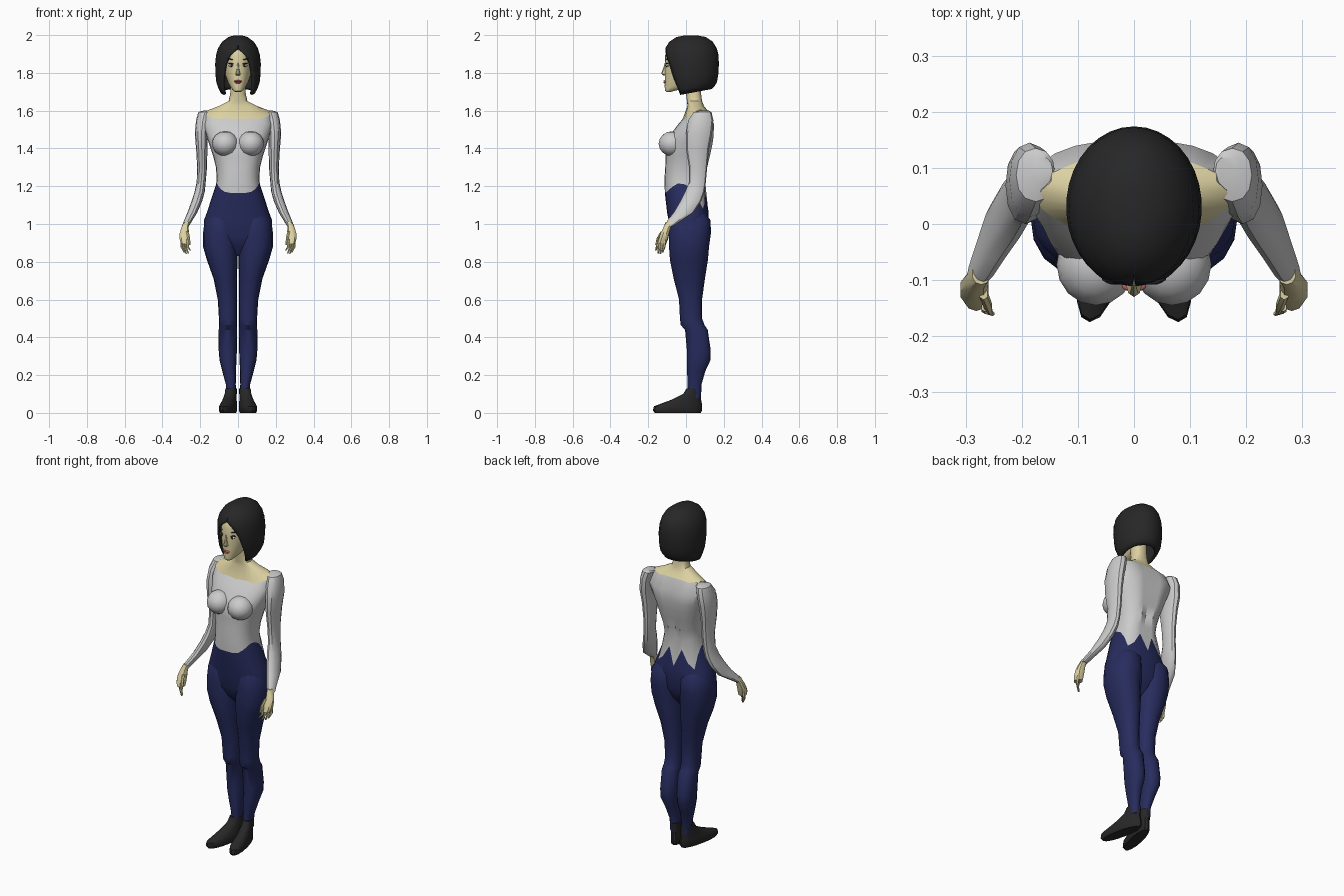
import bpy, bmesh
from math import sin, cos, pi, radians, asin
from mathutils import Matrix, Vector


def mat(name, col):
    m = bpy.data.materials.new(name)
    m.diffuse_color = (*col, 1)
    return m


SKIN = mat("skin", (0.72, 0.64, 0.36))
NAVY = mat("navy", (0.02, 0.025, 0.11))
BLACK = mat("black", (0.02, 0.02, 0.02))
RED = mat("lip_red", (0.6, 0.12, 0.12))
WHITE = mat("eye_white", (0.8, 0.8, 0.78))


def finish(name, bm, material=None, mirror=False, angle=35):
    bmesh.ops.recalc_face_normals(bm, faces=bm.faces)
    me = bpy.data.meshes.new(name)
    bm.to_mesh(me)
    bm.free()
    me.shade_smooth()
    me.set_sharp_from_angle(angle=radians(angle))
    ob = bpy.data.objects.new(name, me)
    bpy.context.collection.objects.link(ob)
    if material:
        me.materials.append(material)
    if mirror:
        ob.modifiers.new("mirror", 'MIRROR').use_mirror_merge = False
    return ob


def at(rows, z):
    """Interpolate a profile of rows (z, centre x, half width, y front, y back)."""
    rows = sorted(rows)
    z = min(max(z, rows[0][0]), rows[-1][0])
    for a, b in zip(rows, rows[1:]):
        if z <= b[0]:
            t = (z - a[0]) / (b[0] - a[0])
            return [p + (q - p) * t for p, q in zip(a, b)]


def ring(rows, zs, p):
    pts = []
    for k, z in enumerate(zs):
        _, cx, hx, yf, yb = at(rows, z)
        t = 2 * pi * k / len(zs)
        e = lambda v: (abs(v) ** (2 / p)) * (1 if v > 0 else -1)
        pts.append(Vector((cx + hx * e(sin(t)), (yf + yb) / 2 - (yb - yf) / 2 * e(cos(t)), z)))
    return pts


def bridge(bm, rings, caps=(True, True)):
    vs = [[bm.verts.new(p) for p in r] for r in rings]
    n = len(vs[0])
    for a, b in zip(vs, vs[1:]):
        for k in range(n):
            bm.faces.new((a[k], a[(k + 1) % n], b[(k + 1) % n], b[k]))
    for use, r in zip(caps, (vs[0], vs[-1])):
        if use:
            bm.faces.new(r)


def loft(name, rows, material=None, n=16, p=2.2, mirror=False, tweak=None):
    bm = bmesh.new()
    bridge(bm, [ring(rows, [r[0]] * n, p) for r in rows])
    if tweak:
        for v in bm.verts:
            tweak(v.co)
    return finish(name, bm, material, mirror)


def blob(name, loc, size, material=None, mirror=True, rot=0, seg=16):
    bm = bmesh.new()
    bmesh.ops.create_uvsphere(bm, u_segments=seg, v_segments=seg // 2, radius=1)
    m = Matrix.Translation(loc) @ Matrix.Rotation(rot, 4, 'Y') @ Matrix.Diagonal((*size, 1))
    bmesh.ops.transform(bm, matrix=m, verts=bm.verts)
    return finish(name, bm, material, mirror)


# Trunk profile shared by trousers, shirt and neck
body = [(.83, 0, .05, -.02, .05), (.88, 0, .13, -.06, .09), (.94, 0, .18, -.085, .115),
        (1.02, 0, .18, -.092, .12), (1.06, 0, .165, -.10, .12), (1.13, 0, .138, -.11, .108),
        (1.20, 0, .117, -.114, .098), (1.24, 0, .113, -.114, .103), (1.30, 0, .117, -.11, .115),
        (1.36, 0, .132, -.108, .13), (1.42, 0, .152, -.11, .143), (1.47, 0, .168, -.085, .15),
        (1.53, 0, .187, -.04, .15), (1.57, 0, .19, -.005, .14), (1.60, 0, .165, .005, .115),
        (1.625, 0, .10, .008, .095), (1.65, 0, .05, .005, .085), (1.69, 0, .041, .0, .08),
        (1.78, 0, .04, -.01, .08)]
N = 24


def around(half):
    """Front-to-back heights for half a ring, mirrored to the full ring."""
    return half + half[-2:0:-1]


waist = ring(body, around([1.165, 1.165, 1.17, 1.185, 1.2, 1.215, 1.21, 1.19, 1.15, 1.08,
                           1.11, 1.18, 1.08]), 2.4)
neckline = ring(body, around([1.555, 1.56, 1.555, 1.565, 1.575, 1.585, 1.60, 1.605, 1.60,
                              1.60, 1.595, 1.60, 1.60]), 2.4)


def trunk(name, lo, hi, bottom, top, material):
    rings = [ring(body, [r[0]] * N, 2.4) for r in body if lo < r[0] < hi]
    for r in rings:                      # spine groove
        if 1.2 < r[0].z < 1.54:
            r[N // 2].y -= .018
    rings = ([bottom] if bottom else []) + rings + ([top] if top else [])
    bm = bmesh.new()
    bridge(bm, rings, (not bottom, not top))
    finish(name, bm, material)


trunk("trouser_hips", .8, 1.07, None, waist, NAVY)
trunk("shirt_body", 1.22, 1.54, waist, neckline, None)
trunk("neck", 1.61, 1.8, neckline, None, SKIN)
blob("shirt_bust", (.068, -.072, 1.425), (.07, .073, .066))

# Trouser legs, shoes
leg = [(1.06, .09, .06, -.07, .10), (1.02, .092, .085, -.088, .13), (.95, .094, .091, -.091, .132),
       (.88, .094, .091, -.09, .122), (.81, .084, .081, -.085, .116), (.71, .067, .062, -.065, .10),
       (.60, .056, .051, -.037, .085), (.50, .053, .048, -.032, .085), (.465, .053, .048, -.028, .098),
       (.44, .053, .049, -.005, .115), (.33, .054, .048, .005, .131), (.28, .053, .045, .005, .13),
       (.22, .047, .036, .006, .102), (.15, .038, .026, .008, .082), (.08, .036, .026, .008, .078)]
loft("trouser_legs", leg, NAVY, mirror=True)


def splay(c):
    c.x -= .2 * (c.y - .04)


shoe = [(0, .036, .034, -.165, .078), (.012, .036, .040, -.175, .085), (.035, .036, .040, -.17, .085),
        (.05, .036, .037, -.13, .084), (.07, .037, .033, -.075, .08), (.10, .037, .030, -.015, .08),
        (.13, .037, .029, .003, .082)]
loft("shoes", shoe, BLACK, mirror=True, tweak=splay)

# Sleeves, hands, fingers
arm = [(1.60, .165, .02, .07, .12), (1.592, .175, .035, .04, .135), (1.55, .186, .036, .012, .145),
       (1.48, .194, .035, .0, .138), (1.40, .192, .030, .0, .122), (1.30, .19, .026, .016, .112),
       (1.22, .195, .024, .015, .105), (1.17, .203, .027, -.005, .098), (1.12, .218, .028, -.03, .08),
       (1.06, .242, .026, -.065, .04), (1.02, .263, .022, -.098, -.02), (.99, .278, .019, -.112, -.065)]
loft("sleeves", arm, None, n=12, mirror=True)
hand = [(1.01, .272, .017, -.108, -.065), (.98, .281, .02, -.12, -.08), (.95, .284, .026, -.135, -.088),
        (.92, .284, .026, -.148, -.095), (.895, .281, .022, -.155, -.105)]
loft("hands", hand, SKIN, n=10, mirror=True)
for i in range(4):
    x, y, tip = .299 - .011 * i, -.112 - .012 * i, (.85, .842, .845, .86)[i]
    loft(f"finger_{i + 1}", [(.92, x, .007, y - .008, y + .008), (.88, x, .007, y - .012, y + .004),
                             (tip, x - .014, .004, y - .016, y - .008)], SKIN, n=6, mirror=True)
loft("thumb", [(.96, .268, .008, -.135, -.115), (.925, .26, .008, -.155, -.138),
               (.89, .256, .004, -.163, -.153)], SKIN, n=6, mirror=True)

# Head and face
head = [(1.698, 0, .012, -.10, -.085), (1.705, 0, .024, -.11, -.06), (1.725, 0, .04, -.113, .02),
        (1.75, 0, .054, -.112, .075), (1.79, 0, .068, -.112, .10), (1.84, 0, .076, -.112, .12),
        (1.89, 0, .078, -.111, .125), (1.93, 0, .07, -.098, .115), (1.965, 0, .045, -.06, .09)]
loft("head", head, SKIN, n=24, p=2.1)
loft("nose", [(1.785, 0, .009, -.118, -.09), (1.793, 0, .014, -.128, -.09), (1.80, 0, .011, -.13, -.09),
              (1.83, 0, .006, -.119, -.09), (1.855, 0, .005, -.112, -.09)], SKIN, n=8)
blob("eye_whites", (.034, -.098, 1.84), (.016, .008, .008), WHITE)
blob("irises", (.034, -.103, 1.84), (.007, .005, .008), BLACK)
blob("upper_lashes", (.035, -.099, 1.849), (.019, .009, .0035), BLACK, rot=radians(-8))
blob("eyebrows", (.037, -.098, 1.872), (.021, .007, .003), BLACK, rot=radians(-14))
blob("upper_lip", (.008, -.110, 1.757), (.014, .009, .004), RED, rot=radians(8))
blob("lower_lip", (0, -.110, 1.749), (.016, .009, .005), RED, mirror=False)

# Bob hair: open-fronted shell, rows (z, half width, y front, y back, half opening)
hair = [(1.998, .022, -.01, .06, 0), (1.99, .05, -.05, .105, 0), (1.965, .084, -.088, .142, 0),
        (1.93, .106, -.11, .163, .003), (1.895, .116, -.116, .172, .042), (1.85, .121, -.113, .174, .066),
        (1.80, .12, -.107, .172, .077), (1.75, .115, -.098, .164, .083), (1.71, .105, -.085, .152, .081),
        (1.675, .091, -.075, .138, .074)]
bm = bmesh.new()
M, grid = 28, []
for z, hx, yf, yb, op in hair:
    a = asin(op / hx)
    line = []
    for k in range(M + 1):
        t = a + (2 * pi - 2 * a) * k / M
        lift = .04 * (1 - cos(t)) / 2 * max(0, (1.75 - z) / .075)
        line.append(bm.verts.new((hx * sin(t), (yf + yb) / 2 - (yb - yf) / 2 * cos(t), z + lift)))
    grid.append(line)
for a, b in zip(grid, grid[1:]):
    for k in range(M):
        bm.faces.new((a[k], a[k + 1], b[k + 1], b[k]))
bm.faces.new(grid[0][:-1])
bmesh.ops.remove_doubles(bm, verts=bm.verts, dist=.0005)
ob = finish("bob_hair", bm, BLACK, angle=50)
s = ob.modifiers.new("thickness", 'SOLIDIFY')
s.thickness = .014
s.offset = -1
